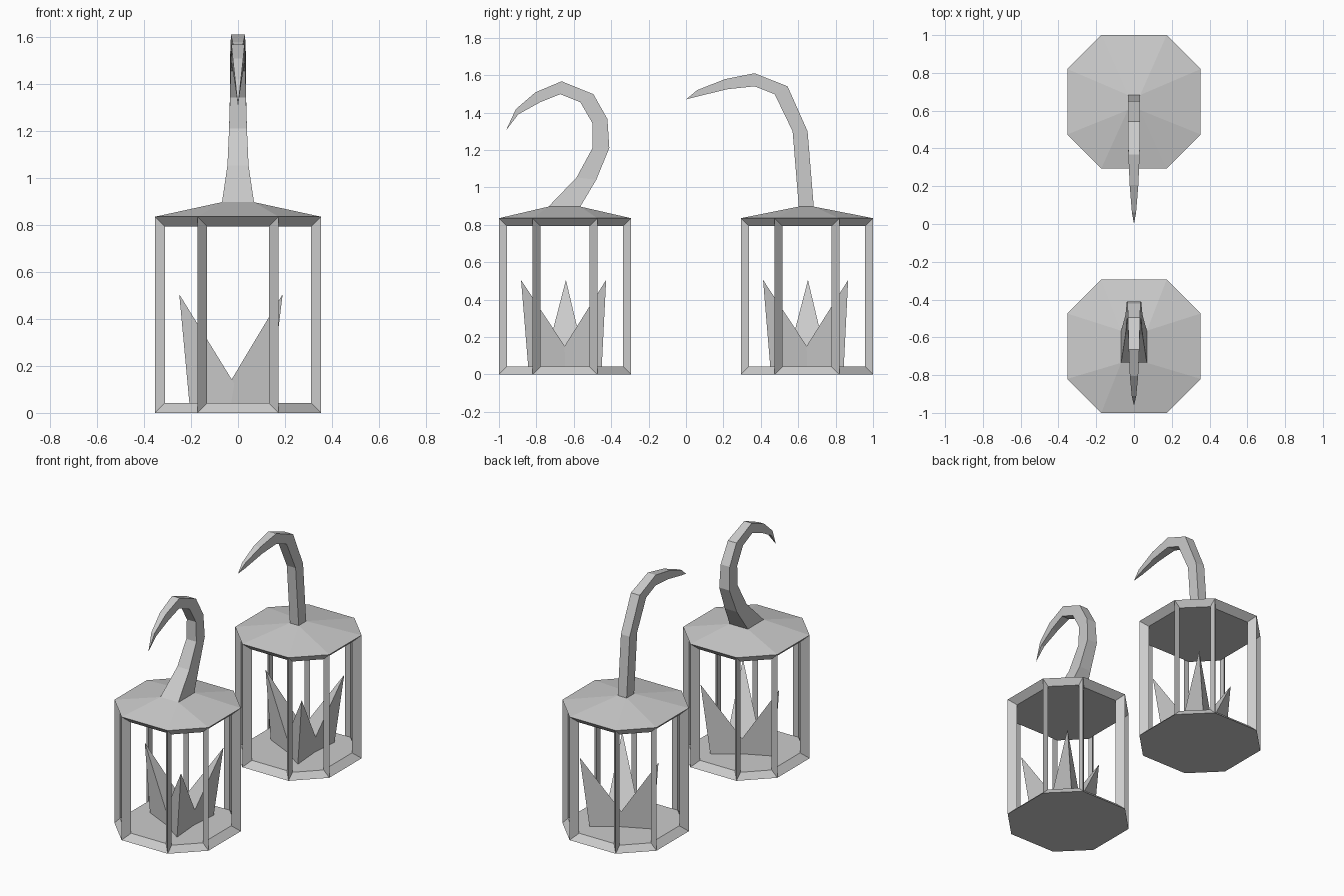
import bpy
from math import cos, sin, radians

if "Cube" in bpy.data.objects:
    bpy.data.objects.remove(bpy.data.objects["Cube"])

P, Q, T, H = 0.353, 0.173, 0.042, 0.835   # octagon half sizes, frame thickness, height
OCT = [(Q, -P), (P, -Q), (P, Q), (Q, P), (-Q, P), (-P, Q), (-P, -Q), (-Q, -P)]


def make(name, verts, faces, y=0.0):
    me = bpy.data.meshes.new(name)
    me.from_pydata(verts, [], faces)
    me.validate()
    ob = bpy.data.objects.new(name, me)
    ob.location.y = y
    bpy.context.collection.objects.link(ob)
    return ob


def inset(i):
    """Inner corners of the opening in the octagon side i -> i+1."""
    a, b = OCT[i], OCT[(i + 1) % 8]
    if i % 2:                               # straight side facing x or y
        fix = lambda p: tuple(v - T * (1 if v > 0 else -1) for v in p)
    else:                                   # diagonal side
        fix = lambda p: tuple(v - T * (1 if v > 0 else -1) if abs(v) > 0.3 else v for v in p)
    return fix(a), fix(b)


def frame(name, y):
    # outer rings 0-7 bottom, 8-15 top; then inner 16-31 bottom, 32-47 top
    inner = [p for i in range(8) for p in inset(i)]
    v = [(*p, z) for z in (0, H) for p in OCT]
    v += [(*p, z) for z in (T, H - T) for p in inner]
    f = [list(range(7, -1, -1)), list(range(16, 32)), list(range(47, 31, -1))]
    for i in range(8):
        j = (i + 1) % 8
        a, b, nxt = 16 + 2 * i, 17 + 2 * i, 16 + 2 * j
        f += [(i, j, b, a), (8 + j, 8 + i, a + 16, b + 16),        # sills
              (i, a, a + 16, 8 + i), (j, 8 + j, b + 16, b),        # post sides
              (b, b + 16, nxt + 16, nxt)]                          # post backs
    make(name, v, f, y)


def roof(name, y, hx, y0, y1, top=0.897):
    v = [(*p, H) for p in OCT]
    v += [(hx, y0, top), (hx, y1, top), (-hx, y1, top), (-hx, y0, top)]
    f = [(8, 9, 10, 11)]
    for k in range(4):
        a, b, c = 2 * k, 2 * k + 1, (2 * k + 2) % 8
        f += [(a, b, 8 + k), (b, c, 8 + (k + 1) % 4, 8 + k)]
    make(name, v, f, y)


def hook(name, sections, tip):
    """Square-section horn through (outer y, z, inner y, z, half width)."""
    v, f = [], [(3, 2, 1, 0)]
    for yo, zo, yi, zi, w in sections:
        v += [(-w, yi, zi), (w, yi, zi), (w, yo, zo), (-w, yo, zo)]
    n = len(sections)
    for s in range(n - 1):
        for k in range(4):
            a, b = 4 * s + k, 4 * s + (k + 1) % 4
            f.append((a, b, b + 4, a + 4))
    v.append((0, *tip))
    f += [(4 * n - 4 + k, 4 * n - 4 + (k + 1) % 4, 4 * n) for k in range(4)]
    make(name, v, f)


def flames(name, y):
    # three leaning three-sided spikes around the middle
    tips = [(-0.25, 0.005), (0.19, -0.235), (0.19, 0.22)]
    for n, (tx, ty) in enumerate(tips):
        c, s = cos(radians(120 * n)), sin(radians(120 * n))
        base = [(-0.227, 0), (0.015, -0.115), (0.015, 0.115)]
        v = [(0.02 + px * c - py * s, px * s + py * c, T) for px, py in base]
        v.append((tx, ty, 0.505))
        make(f"{name}_{n + 1}", v, [(2, 1, 0), (0, 1, 3), (1, 2, 3), (2, 0, 3)], y)


for side, y in (("front", -0.647), ("back", 0.647)):
    frame(side + "_lantern_frame", y)
    flames(side + "_flame_spike", y)

roof("front_lantern_roof", -0.647, 0.068, -0.088, 0.082)
roof("back_lantern_roof", 0.647, 0.033, -0.044, 0.036)

# curled hook of the front lantern
hook("front_hook", [
    (-0.565, 0.897, -0.735, 0.897, 0.068), (-0.48, 1.04, -0.585, 1.053, 0.045),
    (-0.41, 1.21, -0.50, 1.21, 0.038), (-0.42, 1.365, -0.50, 1.343, 0.034),
    (-0.495, 1.498, -0.565, 1.455, 0.032), (-0.665, 1.567, -0.672, 1.498, 0.028),
    (-0.805, 1.508, -0.78, 1.455, 0.022), (-0.91, 1.418, -0.897, 1.39, 0.012)],
    (-0.962, 1.305))

# straighter hook of the back lantern
hook("back_hook", [
    (0.683, 0.897, 0.603, 0.897, 0.033), (0.65, 1.30, 0.57, 1.30, 0.033),
    (0.543, 1.54, 0.474, 1.498, 0.033), (0.367, 1.61, 0.367, 1.54, 0.03),
    (0.207, 1.578, 0.223, 1.525, 0.023), (0.06, 1.52, 0.066, 1.487, 0.011)],
    (0.0, 1.47))
